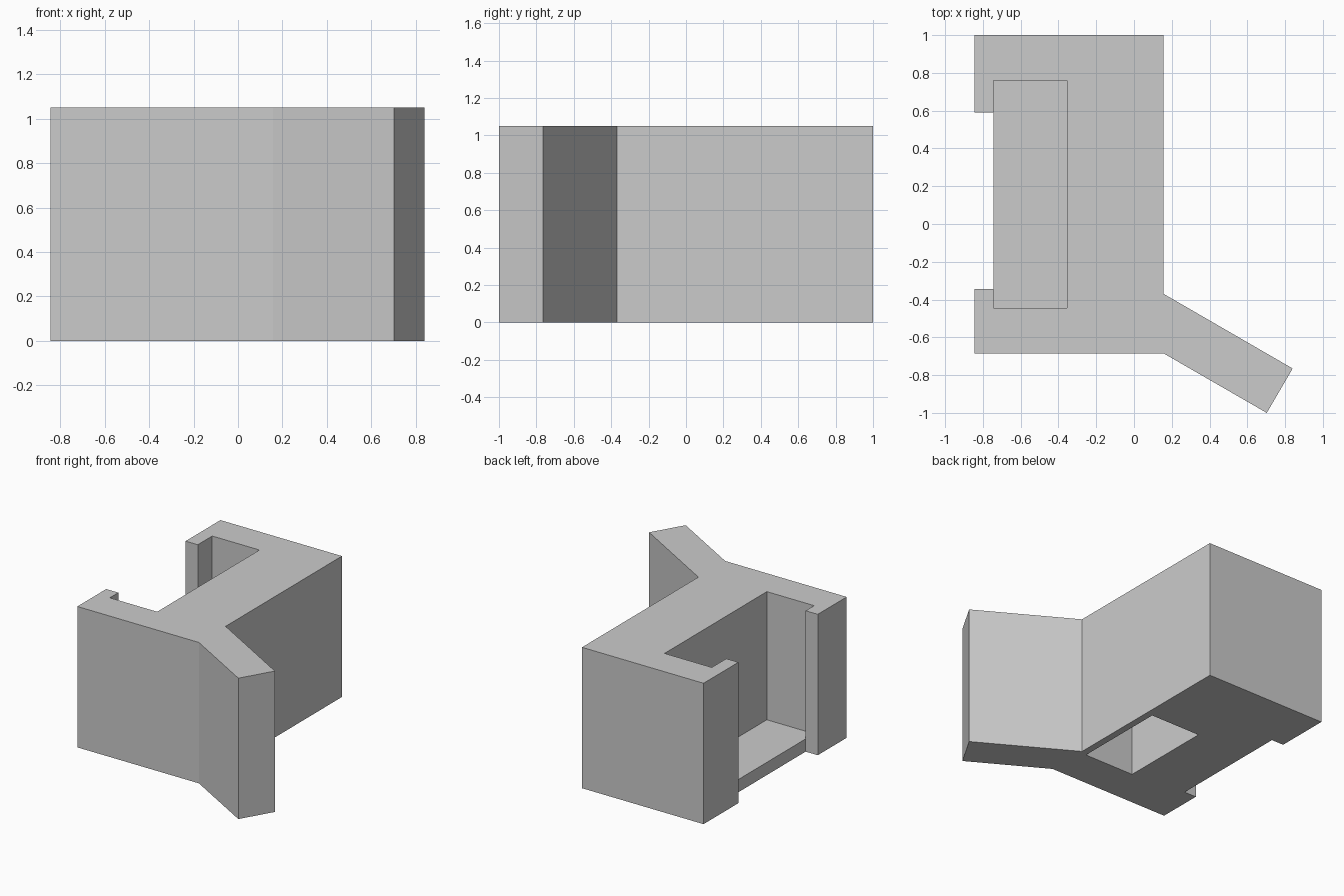
import bpy, bmesh

HEIGHT = 1.05

cube = bpy.data.objects.get("Cube")
if cube:
    bpy.data.objects.remove(cube, do_unlink=True)

grey = bpy.data.materials.new("plain_grey")
grey.use_nodes = True
grey.diffuse_color = (0.6, 0.6, 0.6, 1)
grey.node_tree.nodes["Principled BSDF"].inputs["Base Color"].default_value = (0.6, 0.6, 0.6, 1)


def prism(name, outline, bottom, top):
    """Extrude a flat outline straight up."""
    bm = bmesh.new()
    base = bm.faces.new([bm.verts.new((x, y, bottom)) for x, y in outline])
    new = bmesh.ops.extrude_face_region(bm, geom=[base])["geom"]
    verts = [v for v in new if isinstance(v, bmesh.types.BMVert)]
    bmesh.ops.translate(bm, verts=verts, vec=(0, 0, top - bottom))
    bmesh.ops.recalc_face_normals(bm, faces=bm.faces)
    mesh = bpy.data.meshes.new(name)
    bm.to_mesh(mesh)
    bm.free()
    mesh.materials.append(grey)
    obj = bpy.data.objects.new(name, mesh)
    bpy.context.collection.objects.link(obj)
    return obj


def rectangle(x0, x1, y0, y1):
    return [(x0, y0), (x1, y0), (x1, y1), (x0, y1)]


# Main block: C-shaped plan with a side slot held by two lips
outer, lip, web, right = -0.845, -0.745, -0.355, 0.157
front, back = -0.685, 1.0
slot_front, slot_back = -0.445, 0.76
mouth_front, mouth_back = -0.345, 0.59
body = prism("body", [
    (outer, front), (right, front), (right, back), (outer, back),
    (outer, mouth_back), (lip, mouth_back), (lip, slot_back),
    (web, slot_back), (web, slot_front), (lip, slot_front),
    (lip, mouth_front), (outer, mouth_front)], 0, HEIGHT)

# Thin floor closing the slot
prism("slot_floor", rectangle(lip, web, slot_front, slot_back), 0, 0.095)

# Angled arm at the front corner
prism("angled_arm", [(right, -0.37), (right, front), (0.703, -1.0), (0.84, -0.765)], 0, HEIGHT)

# Deep pocket in the underside of the web
cutter = prism("pocket_cutter", rectangle(-0.31, 0.105, -0.39, 0.32), -0.1, 1.0)
cutter.hide_render = True
cut = body.modifiers.new("pocket", 'BOOLEAN')
cut.operation = 'DIFFERENCE'
cut.solver = 'EXACT'
cut.object = cutter
graph = bpy.context.evaluated_depsgraph_get()
carved = bpy.data.meshes.new_from_object(body.evaluated_get(graph))
body.modifiers.clear()
body.data = carved
bpy.data.objects.remove(cutter, do_unlink=True)
